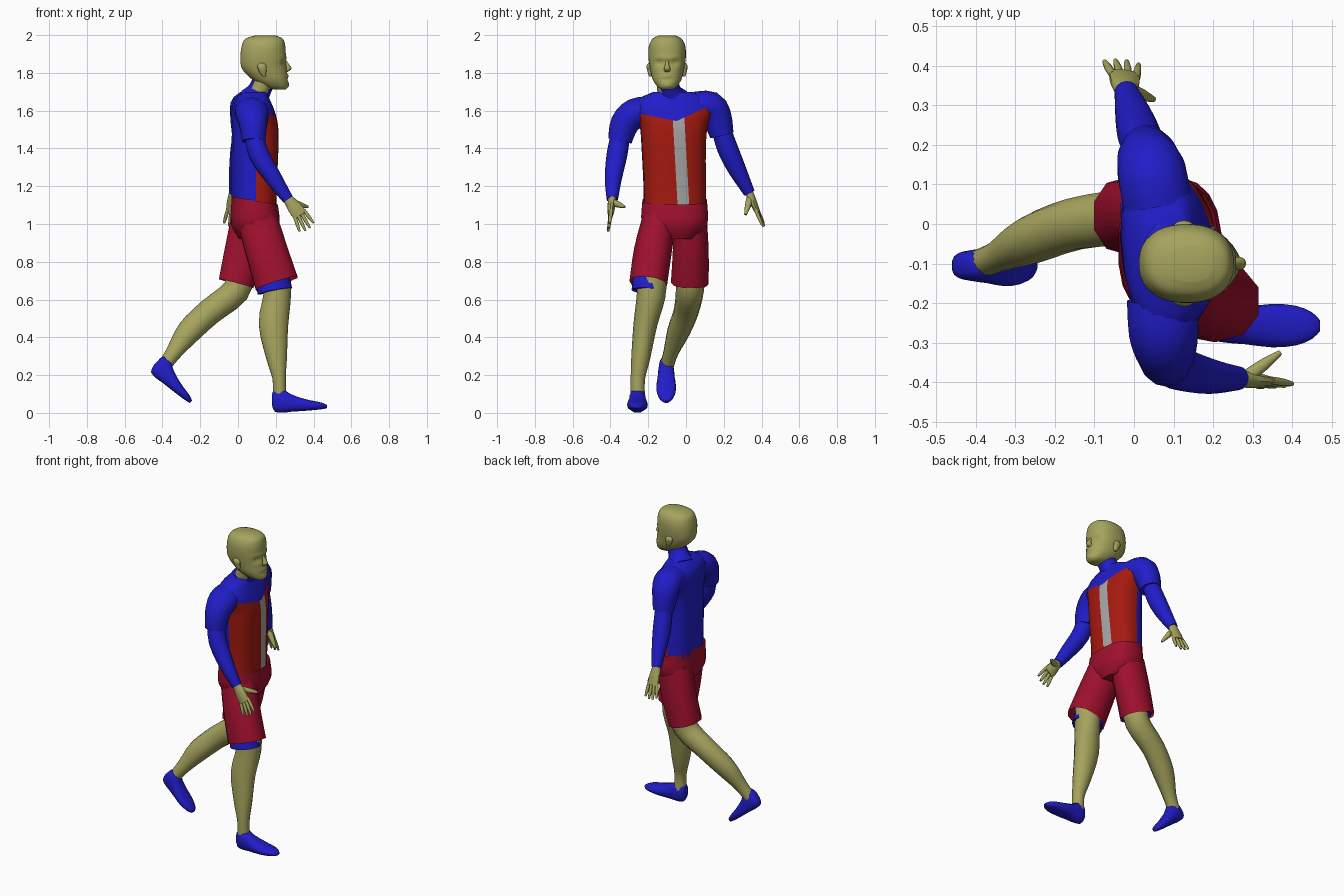
import bpy, bmesh, math
from mathutils import Vector

if "Cube" in bpy.data.objects:
    bpy.data.objects.remove(bpy.data.objects["Cube"], do_unlink=True)

X, Y, Z = Vector((1, 0, 0)), Vector((0, 1, 0)), Vector((0, 0, 1))


def material(name, *rgb):
    mat = bpy.data.materials.new(name)
    mat.use_nodes = True
    mat.diffuse_color = (*rgb, 1)
    mat.node_tree.nodes["Principled BSDF"].inputs["Base Color"].default_value = (*rgb, 1)
    return mat


SKIN = material("skin", .38, .37, .11)
BLUE = material("blue_cloth", .015, .012, .58)
RED = material("red_cloth", .38, .01, .005)
CRIMSON = material("crimson_cloth", .35, .005, .027)
GREY = material("grey_cloth", .38, .38, .38)


def finish(bm, name, mats, angle=0.9):
    bmesh.ops.recalc_face_normals(bm, faces=bm.faces)
    mesh = bpy.data.meshes.new(name)
    bm.to_mesh(mesh)
    bm.free()
    for mat in mats:
        mesh.materials.append(mat)
    obj = bpy.data.objects.new(name, mesh)
    bpy.context.collection.objects.link(obj)
    bpy.ops.object.select_all(action="DESELECT")
    obj.select_set(True)
    bpy.context.view_layer.objects.active = obj
    bpy.ops.object.shade_smooth_by_angle(angle=angle)
    return obj


def smooth_rings(rings, steps):
    """Catmull-Rom interpolation through (x, y, z, half depth, half width)."""
    pts = [rings[0], *rings, rings[-1]]
    out = []
    for p, q, r, s in zip(pts, pts[1:], pts[2:], pts[3:]):
        for i in range(steps):
            t = i / steps
            out.append([b + t * (c - a) / 2 + t * t * (a - 2.5 * b + 2 * c - d / 2)
                        + t ** 3 * (3 * (b - c) + d - a) / 2
                        for a, b, c, d in zip(p, q, r, s)])
    return out + [list(rings[-1])]


def loft(rings, sides=14, steps=3, ref=X, axis=None, power=2, caps=True):
    bm = bmesh.new()
    rings = smooth_rings(rings, steps)
    centres = [Vector(r[:3]) for r in rings]
    loops = []
    for i, ring in enumerate(rings):
        t = axis or (centres[min(i + 1, len(rings) - 1)] - centres[max(i - 1, 0)]).normalized()
        u = (ref - t * t.dot(ref)).normalized()
        v = t.cross(u)
        loop = []
        for k in range(sides):
            ang = math.tau * (k + .5) / sides
            c, s = (math.copysign(abs(w) ** (2 / power), w) for w in (math.cos(ang), math.sin(ang)))
            loop.append(bm.verts.new(centres[i] + u * c * ring[3] + v * s * ring[4]))
        loops.append(loop)
    for low, high in zip(loops, loops[1:]):
        for k in range(sides):
            j = (k + 1) % sides
            bm.faces.new((low[k], low[j], high[j], high[k]))
    if caps:
        bm.faces.new(loops[0])
        bm.faces.new(loops[-1])
    return bm


def tube(name, mat, points, **options):
    rings = [(*p, p[3]) if len(p) == 4 else p for p in points]
    return finish(loft(rings, **options), name, [mat])


def cut(bm, point, normal, **options):
    bmesh.ops.bisect_plane(bm, geom=bm.verts[:] + bm.edges[:] + bm.faces[:],
                           plane_co=point, plane_no=normal, **options)


# Shirt: one body, sliced along its colour borders
twist = Vector((1, .1, 0)).normalized()
shirt = loft([(.085, -.06, 1.08, .115, .165), (.085, -.06, 1.2, .118, .165),
              (.09, -.065, 1.4, .122, .17), (.09, -.065, 1.52, .12, .18),
              (.08, -.065, 1.6, .11, .21), (.075, -.065, 1.66, .09, .19),
              (.09, -.07, 1.7, .06, .1)], sides=20, ref=twist, axis=Z, power=2.5)
side = (Vector((.08, -.06, 0)), twist)
yoke = [(Vector((0, -.05, 1.545)), Vector((0, slope, 1))) for slope in (-.47, .2)]
stripe = [(Vector((0, y, 1.5)), Vector((0, 1, .056))) for y in (-.067, -.005)]
for plane in (side, *yoke, *stripe):
    cut(shirt, *plane)
for face in shirt.faces:
    c = face.calc_center_median()
    above = lambda plane: (c - plane[0]).dot(plane[1]) > 0
    if above(side) and not all(above(p) for p in yoke):
        face.material_index = 2 if above(stripe[0]) and not above(stripe[1]) else 1
finish(shirt, "shirt", [BLUE, RED, GREY])
tube("collar", BLUE, [(.085, -.07, 1.66, .08, .09), (.11, -.085, 1.7, .063, .062),
                      (.13, -.095, 1.74, .06, .056)])

# Shorts: hips with a sloping waist, flared legs and liners
hips = loft([(.085, -.06, 1.2, .122, .17), (.087, -.06, 1.12, .123, .173),
             (.092, -.06, 1.0, .13, .175), (.095, -.06, .92, .09, .11)],
            sides=20, axis=Z, power=2.5)
cut(hips, (.085, 0, 1.125), (.17, 0, 1), clear_outer=True)
finish(hips, "shorts_hips", [CRIMSON])
tube("shorts_right_leg", CRIMSON, [(.1, -.14, 1.03, .11, .09), (.15, -.175, .86, .115, .1),
                                   (.205, -.2, .685, .12, .1)], sides=10, caps=False, power=2.3)
tube("shorts_left_leg", CRIMSON, [(.07, .02, 1.03, .11, .09), (.035, .025, .86, .11, .095),
                                  (-.01, .02, .685, .098, .1)], sides=10, caps=False, power=2.3)
tube("right_liner", BLUE, [(.17, -.19, .78, .09, .085), (.195, -.2, .645, .095, .088)], steps=1)
tube("left_liner", BLUE, [(.02, .02, .78, .085, .088), (-.005, .02, .69, .092, .094)], steps=1)

# Lower legs
tube("right_leg", SKIN, [(.2, -.18, .75, .08), (.207, -.185, .62, .075, .076),
                         (.188, -.215, .47, .08, .063), (.205, -.24, .29, .056, .05),
                         (.218, -.255, .18, .036, .038), (.22, -.255, .08, .038)])
tube("left_leg", SKIN, [(.015, .025, .76, .08), (-.012, .02, .645, .074),
                        (-.15, 0, .535, .07, .066), (-.26, -.04, .43, .066, .06),
                        (-.34, -.08, .32, .043, .04), (-.39, -.1, .25, .036)])


def shoe(name, heel, forward, up, scale):
    # distance from heel, sole height, top height, half width
    sections = [(0, .04, .1, .02), (.015, .005, .125, .036), (.06, 0, .125, .044),
                (.1, .005, .1, .047), (.17, .01, .075, .055), (.23, .015, .062, .05),
                (.27, .02, .053, .034), (.29, .025, .042, .014)]
    rings = [(*(heel + scale * (forward * s + up * (lo + hi) / 2)),
              scale * (hi - lo) / 2, scale * w) for s, lo, hi, w in sections]
    tube(name, BLUE, rings, ref=up, axis=forward, power=2.6, steps=2)


shoe("right_shoe", Vector((.18, -.257, 0)), X, Z, 1)
shoe("left_shoe", Vector((-.475, -.105, .22)), Vector((.74, 0, -.67)).normalized(),
     Vector((.67, 0, .74)).normalized(), .95)

# Arms
tube("right_sleeve", BLUE, [(.07, -.19, 1.6, .09, .075), (.075, -.27, 1.585, .09, .08),
                            (.08, -.325, 1.53, .076), (.083, -.35, 1.44, .063)])
tube("left_sleeve", BLUE, [(.06, .05, 1.62, .09, .08), (.045, .13, 1.62, .088, .082),
                           (.035, .165, 1.56, .078), (.03, .19, 1.47, .063)])
tube("right_forearm", BLUE, [(.083, -.345, 1.48, .05), (.11, -.365, 1.37, .055),
                             (.19, -.385, 1.24, .045), (.265, -.39, 1.13, .03)])
tube("left_forearm", BLUE, [(.03, .18, 1.52, .05), (.015, .22, 1.4, .055),
                            (0, .27, 1.29, .048), (-.02, .335, 1.165, .03)])


def hand(side, wrist, knuckles, reach, across, thumb):
    """Palm, four spread fingers and a thumb; across points to the thumb side."""
    wrist, knuckles, reach, across, thumb = map(Vector, (wrist, knuckles, reach, across, thumb))
    across.normalize()
    middle = wrist.lerp(knuckles, .55)
    tube(side + "_palm", SKIN, [(*wrist, .026, .022), (*middle, .038, .02),
                                (*knuckles, .04, .014)], ref=across, sides=10)
    for name, place, length in (("index", 1, .9), ("middle", .33, 1),
                                ("ring", -.33, .95), ("little", -1, .75)):
        base = knuckles + across * place * .03 - reach * .15
        tip = base + reach * (length + .15) + across * place * .014
        tube(side + "_" + name + "_finger", SKIN,
             [(*base, .01), (*base.lerp(tip, .55), .01), (*tip, .006)], sides=8, steps=2)
    root = wrist.lerp(knuckles, .25)
    tube(side + "_thumb", SKIN, [(*root, .02), (*root.lerp(thumb, .55), .016),
                                 (*thumb, .007)], sides=8, ref=Z, steps=2)


hand("right", (.26, -.39, 1.14), (.33, -.4, 1.045), (.04, -.01, -.075),
     (.77, .1, .63), (.37, -.325, 1.09))
hand("left", (-.02, .33, 1.175), (-.025, .378, 1.065), (-.008, .035, -.08),
     (1, -.15, 0), (.05, .315, 1.05))

# Head: lofted skull, then pushed in and out to form the face
MID = -.1
skull = loft([(x, MID, z, a, b) for x, z, a, b in (
    (.222, 1.712, .03, .028), (.2, 1.728, .064, .052), (.17, 1.765, .095, .076),
    (.14, 1.82, .118, .09), (.133, 1.88, .121, .099), (.135, 1.94, .116, .097),
    (.138, 1.98, .1, .078), (.145, 1.998, .055, .045))],
    sides=36, steps=5, axis=Z, power=2.3)


def sculpt(y, z, size_y, size_z, amount):
    for v in skull.verts:
        if v.co.x > .17:
            d = ((abs(v.co.y - MID) - y) / size_y) ** 2 + ((v.co.z - z) / size_z) ** 2
            v.co.x += amount * math.exp(-d)


sculpt(.04, 1.853, .02, .014, -.02)   # eye sockets
sculpt(.04, 1.852, .01, .006, .008)   # eyes
sculpt(.03, 1.88, .03, .01, .006)     # brows
sculpt(0, 1.782, .025, .007, .008)    # lips
sculpt(0, 1.768, .03, .005, -.006)    # chin crease
sculpt(0, 1.735, .025, .015, .006)    # chin
finish(skull, "head", [SKIN])
tube("neck", SKIN, [(.11, MID, 1.7, .052), (.135, MID, 1.76, .055, .056), (.14, MID, 1.82, .06)])
tube("nose", SKIN, [(.245, MID, 1.87, .008, .008), (.26, MID, 1.845, .011, .01),
                    (.265, MID, 1.822, .019, .017), (.25, MID, 1.806, .014, .015)], axis=Z)
for name, sign in (("left", 1), ("right", -1)):
    ear = MID + sign * .09
    tube(name + "_ear", SKIN, [(.138, ear, 1.782, .008, .006), (.132, ear, 1.80, .018, .012),
                               (.126, ear + sign * .006, 1.835, .025, .013),
                               (.125, ear, 1.852, .012, .008)], axis=Z, sides=10)
